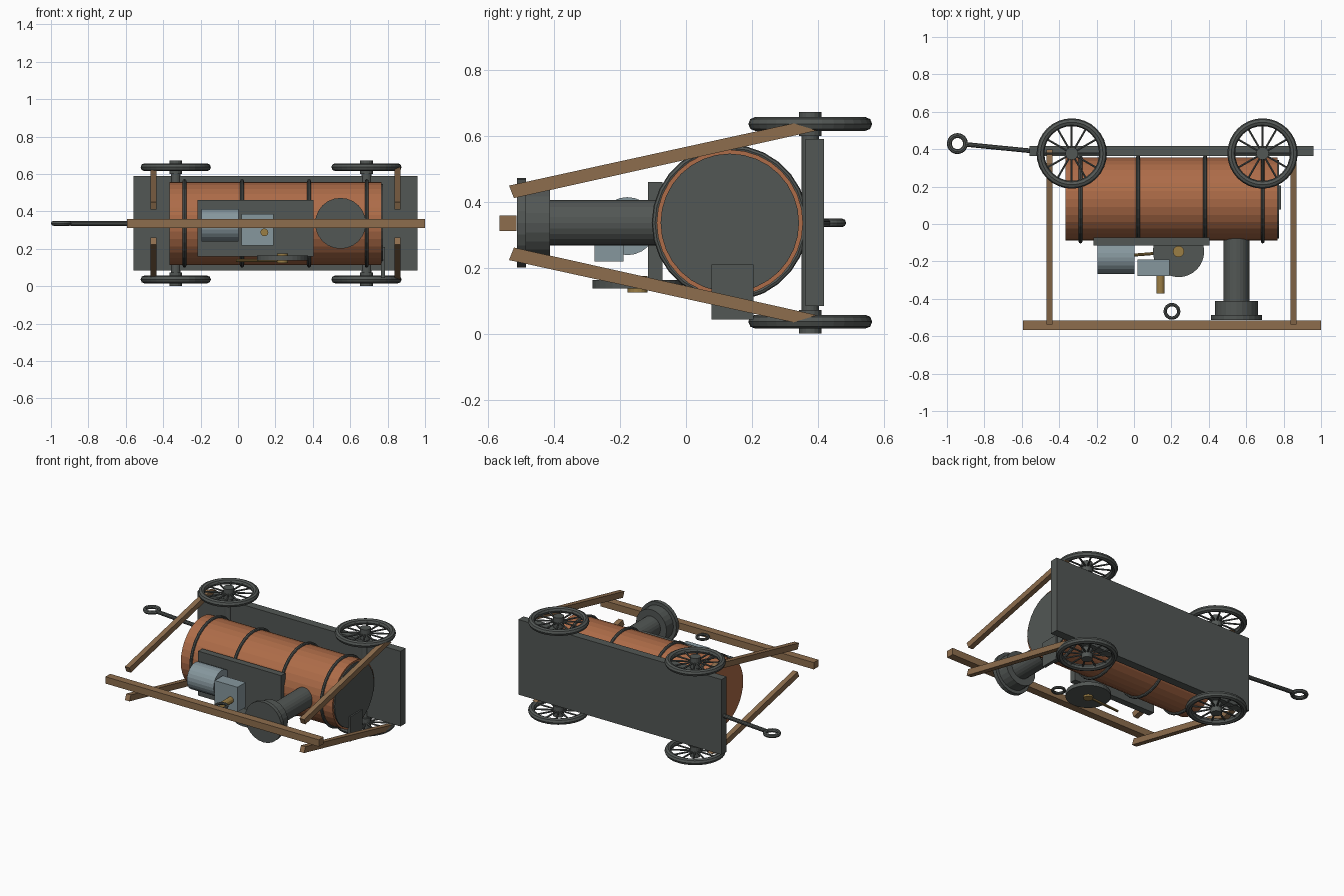
import bpy, math
from mathutils import Vector, Matrix

if "Cube" in bpy.data.objects:
    bpy.data.objects.remove(bpy.data.objects["Cube"])

ZC = 0.336  # symmetry plane of the whole machine


def mat(name, rgb):
    m = bpy.data.materials.new(name)
    m.diffuse_color = (*rgb, 1)
    m.use_nodes = True
    m.node_tree.nodes["Principled BSDF"].inputs["Base Color"].default_value = m.diffuse_color
    return m


COPPER = mat("copper", (0.42, 0.15, 0.065))
WOOD = mat("wood", (0.27, 0.155, 0.075))
IRON = mat("iron", (0.085, 0.095, 0.09))
STEEL = mat("steel", (0.24, 0.31, 0.34))
BRASS = mat("brass", (0.33, 0.21, 0.06))


def finish(ob, name, m):
    ob.name = name
    ob.data.materials.clear()
    ob.data.materials.append(m)
    return ob


def box(name, m, lo, hi):
    lo, hi = Vector(lo), Vector(hi)
    bpy.ops.mesh.primitive_cube_add(size=1, location=(lo + hi) / 2)
    ob = bpy.context.object
    ob.scale = hi - lo
    return finish(ob, name, m)


def rod(name, m, a, b, r, sides=24):
    a, b = Vector(a), Vector(b)
    d = b - a
    bpy.ops.mesh.primitive_cylinder_add(vertices=sides, radius=r, depth=d.length, location=(a + b) / 2)
    ob = bpy.context.object
    ob.rotation_euler = d.to_track_quat('Z', 'Y').to_euler()
    return finish(ob, name, m)


def ring(name, m, c, major, minor, segs=24, sides=8, rot=(0, 0, 0)):
    bpy.ops.mesh.primitive_torus_add(location=c, rotation=rot, major_radius=major, minor_radius=minor,
                                     major_segments=segs, minor_segments=sides)
    return finish(bpy.context.object, name, m)


# boiler with its bands, end plate and fire door
BY = 0.133
rod("boiler", COPPER, (-0.365, BY, ZC), (0.768, BY, ZC), 0.222, 32)
rod("boiler_end_plate", IRON, (0.74, BY, ZC), (0.776, BY, ZC), 0.21, 32)
for i, x in enumerate((-0.286, 0.022, 0.38, 0.688)):
    ring(f"boiler_band_{i}", IRON, (x, BY, ZC), 0.227, 0.01, 28, 8, (0, math.pi / 2, 0))
box("fire_door", IRON, (0.765, 0.077, 0.043), (0.786, 0.205, 0.21))

# chassis plate and drawbar
box("chassis", IRON, (-0.558, 0.363, 0.083), (0.96, 0.418, 0.59))
rod("drawbar", IRON, (-0.52, 0.388, ZC), (-0.895, 0.425, ZC), 0.013, 10)
ring("drawbar_eye", IRON, (-0.944, 0.43, ZC), 0.043, 0.013)

# axles and spoked wheels
WY = 0.377
for end, x in (("rear", -0.333), ("front", 0.687)):
    rod(f"{end}_axle", IRON, (x, WY, 0.04), (x, WY, 0.632), 0.026, 16)
    for side, z in (("lower", 0.036), ("upper", 0.636)):
        n = f"{end}_{side}_"
        ring(n + "wheel_rim", IRON, (x, WY, z), 0.167, 0.021, 32)
        rod(n + "wheel_hub", IRON, (x, WY, z - 0.036), (x, WY, z + 0.036), 0.034, 16)
        for k in range(12):
            a = k * math.pi / 6
            d = Vector((math.sin(a), math.cos(a), 0))
            c = Vector((x, WY, z))
            rod(n + f"spoke_{k}", IRON, c + d * 0.02, c + d * 0.16, 0.006, 6)

# chimney
CX = 0.548
rod("chimney", IRON, (CX, -0.05, ZC), (CX, -0.42, ZC), 0.069, 24)
rod("chimney_collar", IRON, (CX, -0.412, ZC), (CX, -0.488, ZC), 0.114, 24)
rod("chimney_cap", IRON, (CX, -0.486, ZC), (CX, -0.513, ZC), 0.136, 24)

# engine on its mounting plate
box("engine_mount", IRON, (-0.217, -0.116, 0.16), (0.404, -0.072, 0.46))
rod("steam_cylinder", STEEL, (-0.196, -0.178, 0.326), (0.004, -0.178, 0.326), 0.088, 24)
box("valve_chest", STEEL, (0.02, -0.277, 0.218), (0.19, -0.19, 0.386))
rod("valve_pipe", BRASS, (0.141, -0.26, 0.288), (0.141, -0.372, 0.288), 0.021, 12)
rod("flywheel", IRON, (0.238, -0.147, 0.137), (0.238, -0.147, 0.163), 0.137, 32)
rod("flywheel_hub", BRASS, (0.238, -0.147, 0.125), (0.238, -0.147, 0.175), 0.03, 16)
rod("connecting_rod", BRASS, (-0.01, -0.167, 0.137), (0.238, -0.147, 0.137), 0.008, 8)
ring("loose_ring", IRON, (0.203, -0.467, ZC), 0.036, 0.009)

# wooden frame: ridge beam and sloping posts
box("ridge_beam", WOOD, (-0.594, -0.566, 0.312), (1.0, -0.515, 0.358))
profile = ((-0.537, 0.449), (-0.522, 0.411), (0.397, 0.616), (0.326, 0.638))
for end, x in (("rear", -0.452), ("front", 0.853)):
    for side, s in (("upper", 1), ("lower", -1)):
        vs = [(x + dx, y, ZC + s * (z - ZC)) for dx in (-0.017, 0.017) for y, z in profile]
        fs = [(0, 1, 2, 3), (7, 6, 5, 4)] + [(i, i + 4, (i + 1) % 4 + 4, (i + 1) % 4) for i in range(4)]
        if s > 0:
            fs = [f[::-1] for f in fs]
        fs = [f[::-1] for f in fs]
        me = bpy.data.meshes.new("post")
        me.from_pydata(vs, [], fs)
        ob = bpy.data.objects.new("post", me)
        bpy.context.collection.objects.link(ob)
        finish(ob, f"{end}_{side}_post", WOOD)
